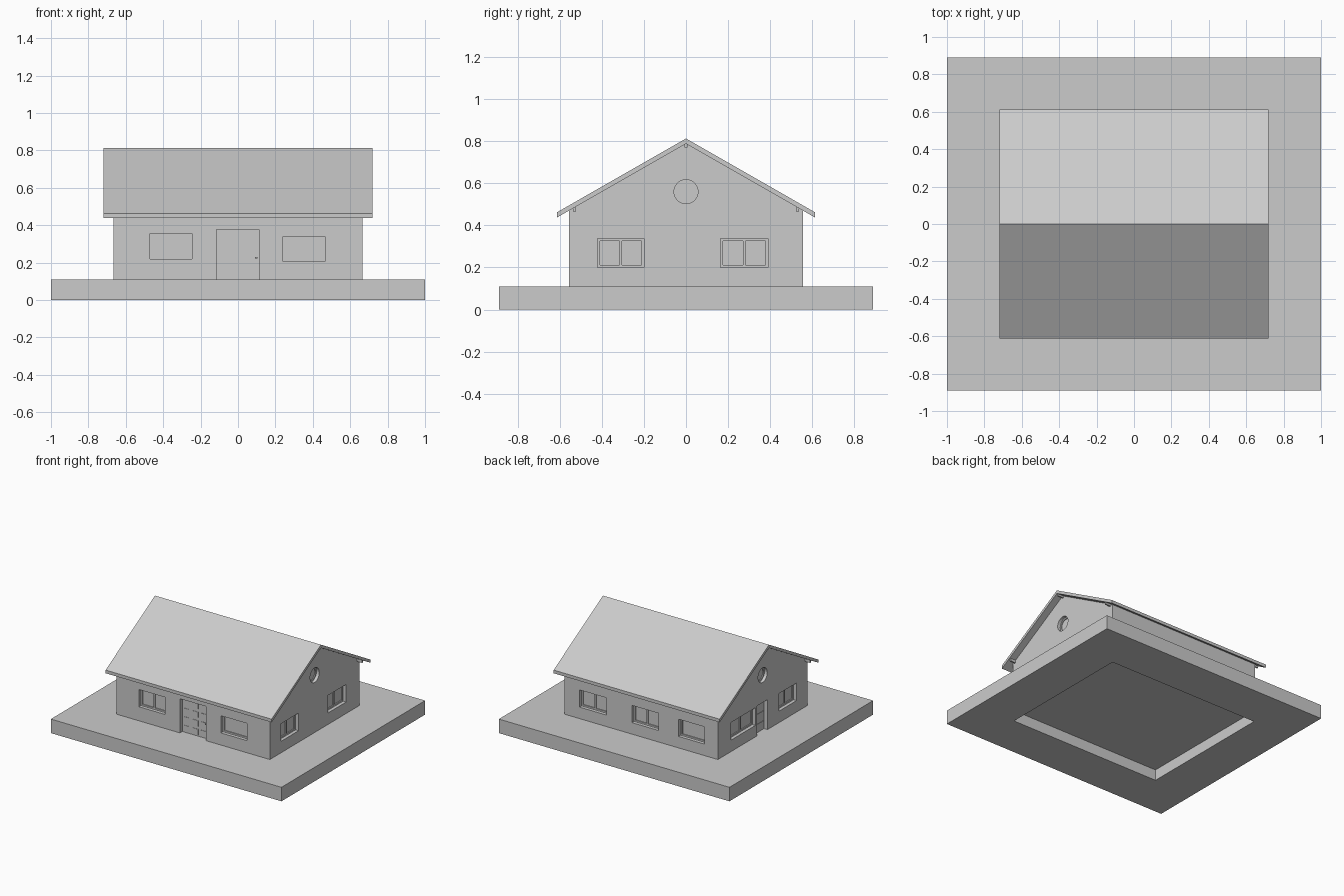
import bpy, bmesh, math
from mathutils import Matrix

if "Cube" in bpy.data.objects:
    bpy.data.objects.remove(bpy.data.objects["Cube"])

HX, HY = 0.665, 0.555      # outer wall faces
T = 0.045                  # wall thickness
GROUND = 0.11
RIDGE, SLOPE = 0.788, 0.572  # roof underside at the ridge, pitch


def add_mesh(name, bm):
    bmesh.ops.recalc_face_normals(bm, faces=bm.faces)
    me = bpy.data.meshes.new(name)
    bm.to_mesh(me)
    bm.free()
    ob = bpy.data.objects.new(name, me)
    bpy.context.collection.objects.link(ob)
    return ob


def box(name, a, b):
    bm = bmesh.new()
    bmesh.ops.create_cube(bm, size=1)
    for v in bm.verts:
        for i in range(3):
            v.co[i] = (a[i] + b[i]) / 2 + v.co[i] * abs(b[i] - a[i])
    return add_mesh(name, bm)


def prism(name, profile, half):
    """Extrude a (y, z) profile along x."""
    bm = bmesh.new()
    face = bm.faces.new([bm.verts.new((-half, y, z)) for y, z in profile])
    new = bmesh.ops.extrude_face_region(bm, geom=[face])["geom"]
    bmesh.ops.translate(bm, vec=(2 * half, 0, 0),
                        verts=[g for g in new if isinstance(g, bmesh.types.BMVert)])
    return add_mesh(name, bm)


def disc(name, x, z, r, depth):
    """Cylinder along x."""
    bm = bmesh.new()
    bmesh.ops.create_cone(bm, cap_ends=True, segments=32, radius1=r, radius2=r, depth=depth,
                          matrix=Matrix.Translation((x, 0, z)) @ Matrix.Rotation(math.pi / 2, 4, 'Y'))
    return add_mesh(name, bm)


def cut(ob, cutter):
    mod = ob.modifiers.new("cut", 'BOOLEAN')
    mod.operation, mod.solver, mod.object = 'DIFFERENCE', 'EXACT', cutter
    bpy.context.view_layer.objects.active = ob
    bpy.ops.object.modifier_apply(modifier=mod.name)
    bpy.data.objects.remove(cutter)


def wall_box(name, side, u0, u1, d0, d1, z0, z1):
    """Box on a wall: u along the wall, d = depth measured inward from its face."""
    s = 1 if side in ("right", "back") else -1
    if side in ("front", "back"):
        return box(name, (u0, s * (HY - d0), z0), (u1, s * (HY - d1), z1))
    return box(name, (s * (HX - d0), u0, z0), (s * (HX - d1), u1, z1))


# Base slab, open underneath below the house floor
slab = box("base_slab", (-1, -0.89, 0), (1, 0.89, GROUND))
cut(slab, box("cutter", (-0.66, -0.548, -0.1), (0.66, 0.548, 0.085)))

# Hollow walls with gables
eave = RIDGE - SLOPE * HY
walls = prism("walls", [(-HY, GROUND), (HY, GROUND), (HY, eave), (0, RIDGE), (-HY, eave)], HX)
iy = HY - T
cut(walls, prism("cutter", [(-iy, GROUND - 0.1), (iy, GROUND - 0.1), (iy, 1), (-iy, 1)], HX - T))


def window(side, u0, u1, z0, z1, mullion):
    cut(walls, wall_box("cutter", side, u0, u1, -0.05, T + 0.03, z0, z1))
    n = side + "_window"
    f = 0.012
    wall_box(n + "_pane", side, u0, u1, 0.034, 0.042, z0, z1)
    for a, b, c, d in ((u0, u0 + f, z0, z1), (u1 - f, u1, z0, z1),
                       (u0 + f, u1 - f, z0, z0 + f), (u0 + f, u1 - f, z1 - f, z1)):
        wall_box(n + "_frame", side, a, b, 0.026, 0.036, c, d)
    if mullion:
        m = (u0 + u1) / 2
        wall_box(n + "_mullion", side, m - f / 2, m + f / 2, 0.026, 0.036, z0 + f, z1 - f)


def door(side, u0, u1, z1, rows, cols):
    cut(walls, wall_box("cutter", side, u0, u1, -0.05, T + 0.03, GROUND - 0.02, z1))
    wall_box(side + "_door", side, u0, u1, 0.03, 0.042, GROUND, z1)
    w, h = (u1 - u0) / cols, (z1 - GROUND) / rows
    for i in range(cols):
        for j in range(rows):
            wall_box(side + "_door_panel", side, u0 + i * w + 0.012, u0 + (i + 1) * w - 0.012,
                     0.027, 0.031, GROUND + j * h + 0.012, GROUND + (j + 1) * h - 0.012)


# Windows
for args in (("front", -0.47, -0.245, 0.22, 0.355, True),
             ("front", 0.24, 0.465, 0.205, 0.34, False),
             ("back", 0.30, 0.535, 0.2, 0.335, True),
             ("back", -0.15, 0.08, 0.2, 0.335, True),
             ("back", -0.55, -0.325, 0.2, 0.335, False),
             ("right", -0.42, -0.2, 0.2, 0.338, True),
             ("right", 0.165, 0.39, 0.2, 0.338, True),
             ("left", -0.42, -0.2, 0.2, 0.338, True),
             ("left", 0.09, 0.39, 0.2, 0.338, True)):
    window(*args)

# Doors and front handle
door("front", -0.115, 0.112, 0.378, 4, 3)
door("left", -0.06, 0.07, 0.345, 3, 1)
wall_box("front_door_handle", "front", 0.092, 0.104, 0.015, 0.031, 0.222, 0.23)

# Round attic windows
for s in (-1, 1):
    cut(walls, disc("cutter", s * HX, 0.56, 0.057, 0.2))
    disc("attic_window_pane", s * (HX - 0.036), 0.56, 0.057, 0.01)
    ring = disc("attic_window_frame", s * (HX - 0.03), 0.56, 0.057, 0.012)
    cut(ring, disc("cutter", s * (HX - 0.03), 0.56, 0.046, 0.05))

# Roof slabs as one bent profile
EY, TH = 0.612, 0.025
low = RIDGE - SLOPE * EY
prism("roof", [(-EY, low), (0, RIDGE), (EY, low), (EY, low + TH), (0, RIDGE + TH), (-EY, low + TH)], 0.72)

# Purlins carrying the overhang
for y in (-0.53, 0, 0.53):
    z = RIDGE - SLOPE * abs(y)
    box("purlin", (-0.71, y - 0.006, z - 0.018), (0.71, y + 0.006, z + 0.005))
